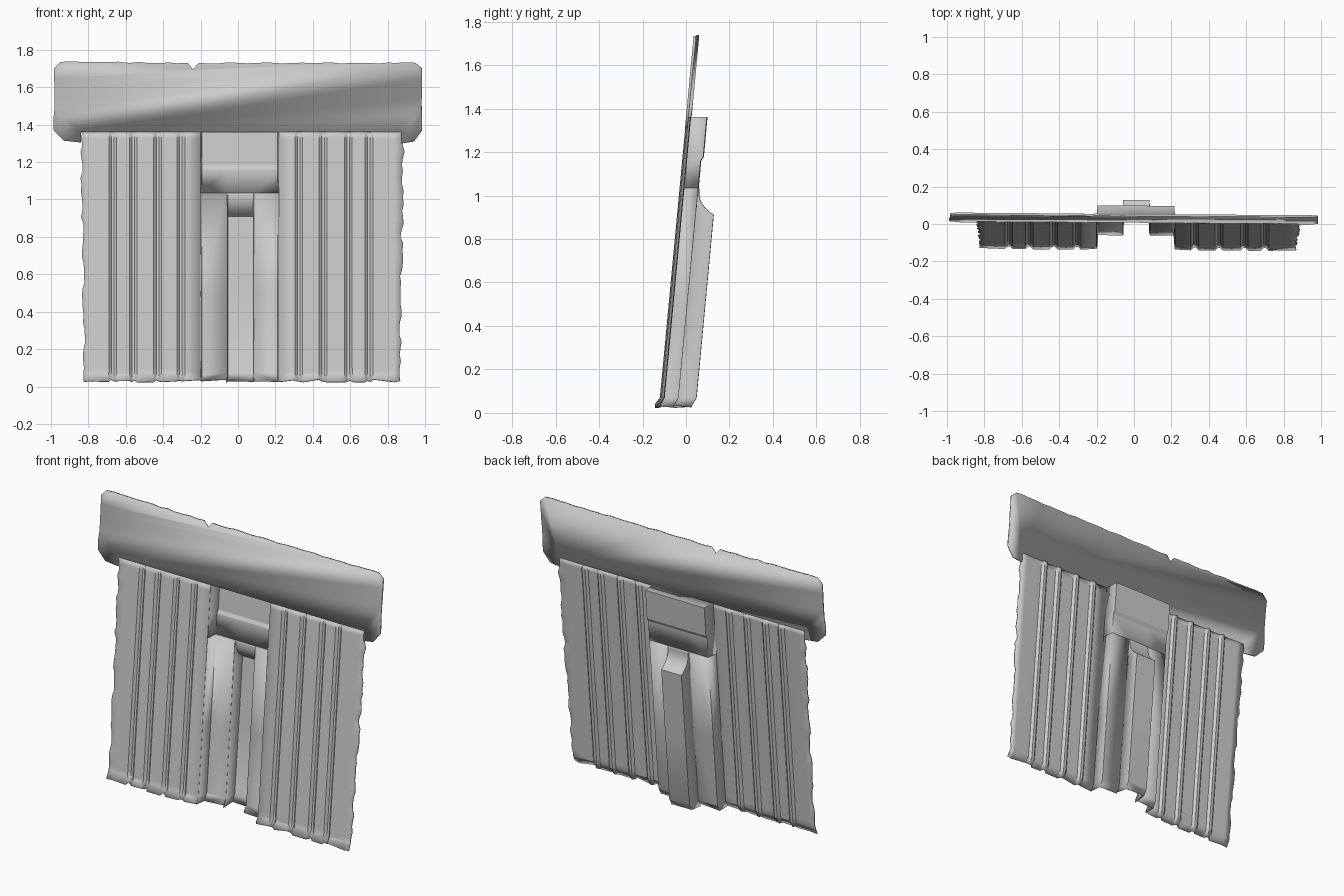
import bpy, bmesh, math, random
from mathutils import Vector

random.seed(4)
cube = bpy.data.objects.get("Cube")
if cube:
    bpy.data.objects.remove(cube)

grey = bpy.data.materials.new("light grey")
grey.use_nodes = True
COLOUR = (0.6, 0.6, 0.6, 1)
grey.diffuse_color = COLOUR
grey.node_tree.nodes["Principled BSDF"].inputs["Base Color"].default_value = COLOUR

BOTTOM, EAVE = 0.03, 1.36


def place(x, depth, z):
    """Point on the leaning panel; depth is measured towards the back."""
    return Vector((x, -0.115 + 0.094 * z - 0.007 * x + depth, z))


def jitter(amount):
    return random.uniform(-amount, amount)


def finish(name, bm, thickness=0.006):
    bmesh.ops.recalc_face_normals(bm, faces=bm.faces)
    mesh = bpy.data.meshes.new(name)
    bm.to_mesh(mesh)
    bm.free()
    mesh.materials.append(grey)
    obj = bpy.data.objects.new(name, mesh)
    bpy.context.collection.objects.link(obj)
    solid = obj.modifiers.new("Thickness", 'SOLIDIFY')
    solid.thickness = thickness
    solid.offset = 0
    bpy.ops.object.select_all(action='DESELECT')
    obj.select_set(True)
    bpy.context.view_layer.objects.active = obj
    bpy.ops.object.shade_smooth_by_angle(angle=math.radians(25))
    return obj


def sweep(name, profile, heights):
    """Skin a sheet over a cross-section that may change with height."""
    bm = bmesh.new()
    rows = [[bm.verts.new(place(x, d, z)) for x, d in profile(z)] for z in heights]
    # ragged lower edge, curling forward
    for v in rows[0]:
        v.co.y -= 0.02
        v.co.z += jitter(0.008)
    for low, high in zip(rows, rows[1:]):
        for i in range(len(low) - 1):
            bm.faces.new((low[i], low[i + 1], high[i + 1], high[i]))
    return finish(name, bm)


def steps(low, high, count):
    return [low + (high - low) * i / count for i in range(count + 1)]


# Ribbed walls on both sides of the channel
def wall(name, inner, outer, grooves):
    side = 1 if outer > inner else -1

    def profile(z):
        pts = [(inner, 0)]
        for x in grooves:
            pts += [(x - side * 0.022, -0.004), (x - side * 0.008, 0.010),
                    (x + side * 0.008, 0.010), (x + side * 0.022, -0.004)]
        edge = outer + side * (0.02 * (z / EAVE) - 0.01) + jitter(0.008)
        return pts + [(outer - side * 0.04, 0), (edge, 0)]

    sweep(name, profile, [BOTTOM, 0.07] + steps(0.1, EAVE, 36))


wall("wall_right", -0.20, -0.83, (-0.305, -0.43, -0.56, -0.67))
wall("wall_left", 0.22, 0.875, (0.325, 0.455, 0.59, 0.70))


# Wide recessed channel, a little deeper at the top
def channel_depth(z):
    return 0.083 if z > 1.165 else 0.073


def channel_side(start, end):
    """Return one flank of the channel, from wall to slot."""
    return lambda z: [(start, 0), (start + math.copysign(0.006, end - start), channel_depth(z)),
                      (end, channel_depth(z))]


SLOT = (-0.06, 0.085)
SLOT_TOP = 1.035
flank_heights = [BOTTOM, 0.07, 0.5, SLOT_TOP]
sweep("channel_right_flank", channel_side(-0.20, SLOT[0]), flank_heights)
sweep("channel_left_flank", channel_side(0.22, SLOT[1]), flank_heights)


def channel_head(z):
    d = channel_depth(z)
    return [(-0.20, 0), (-0.194, d), (SLOT[0], d), (SLOT[1], d), (0.214, d), (0.22, 0)]


def head_sheet():
    bm = bmesh.new()
    rows = [[bm.verts.new(place(x, d, z)) for x, d in channel_head(z)]
            for z in (SLOT_TOP, 1.16, 1.18, EAVE)]
    for low, high in zip(rows, rows[1:]):
        for i in range(len(low) - 1):
            bm.faces.new((low[i], low[i + 1], high[i + 1], high[i]))
    # cap closing the top of the channel
    bm.faces.new(rows[-1])
    finish("channel_head", bm)


head_sheet()


# Narrow slot with a curved ramp at its top
def slot_depth(z):
    t = min(1, max(0, (SLOT_TOP - z) / 0.125))
    return 0.077 + 0.078 * t ** 2.6


def slot_profile(z):
    a, b = SLOT
    base, d = 0.073, slot_depth(z)
    return [(a, base), (a + 0.004, d), (b - 0.004, d), (b, base)]


sweep("slot", slot_profile, [BOTTOM, 0.07, 0.5] + steps(0.91, SLOT_TOP, 10))


# Header board with clipped corners and a small notch
def header():
    corners = [(-0.84, EAVE), (-0.84, 1.305), (-0.93, 1.315), (-0.985, 1.37),
               (-0.985, 1.70), (-0.95, 1.735), (-0.27, 1.73), (-0.24, 1.695),
               (-0.21, 1.73), (0.95, 1.73), (0.985, 1.70), (0.985, 1.37),
               (0.94, 1.31), (0.875, 1.30), (0.875, EAVE)]
    bm = bmesh.new()
    verts = []
    for i, (x, z) in enumerate(corners):
        nx, nz = corners[(i + 1) % len(corners)]
        last = i == len(corners) - 1
        count = 1 if last else max(1, int(math.hypot(nx - x, nz - z) / 0.05))
        for k in range(count):
            t = k / count
            rough = 0.004 if k else 0
            verts.append(bm.verts.new(place(x + (nx - x) * t + jitter(rough), 0,
                                            z + (nz - z) * t + jitter(rough))))
    bm.faces.new(verts)
    finish("header_board", bm, 0.012)


header()
